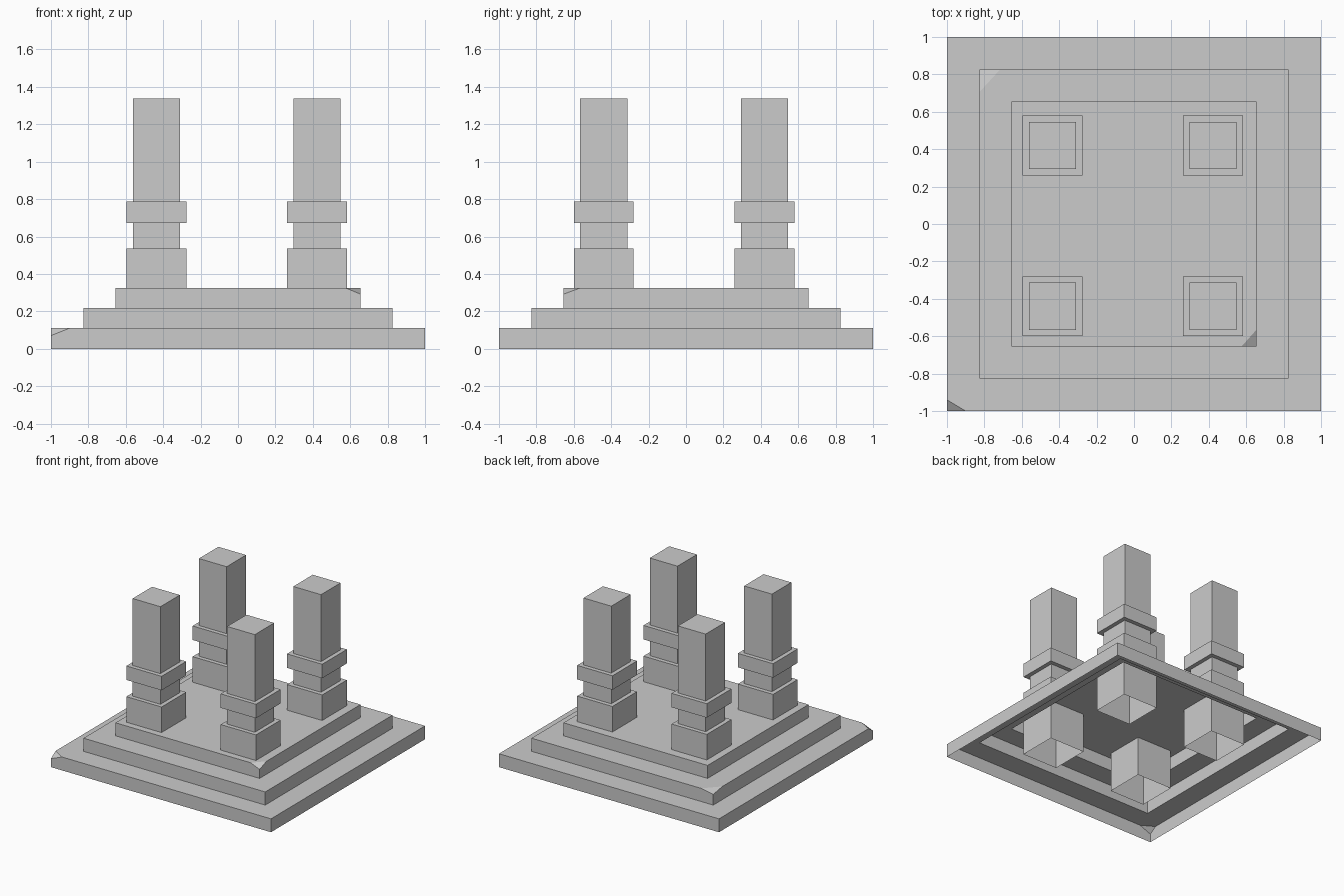
import bpy
import bmesh
from mathutils import Vector

cube = bpy.data.objects.get("Cube")
if cube:
    bpy.data.objects.remove(cube, do_unlink=True)

stone = bpy.data.materials.new("grey_stone")
stone.use_nodes = True
GREY = (0.6, 0.6, 0.6, 1)
stone.diffuse_color = GREY
stone.node_tree.nodes["Principled BSDF"].inputs["Base Color"].default_value = GREY


def square_shell(profile, capped):
    """Open-bottomed shell skinned through square rings of (half width, height)."""
    bm = bmesh.new()
    rings = [[bm.verts.new((sx * h, sy * h, z))
              for sx, sy in ((-1, -1), (1, -1), (1, 1), (-1, 1))]
             for h, z in profile]
    for low, high in zip(rings, rings[1:]):
        for i in range(4):
            j = (i + 1) % 4
            bm.faces.new((low[i], low[j], high[j], high[i]))
    if capped:
        bm.faces.new(rings[-1])
    bm.normal_update()
    return bm


def chip_corner(bm, half, top, sx, sy, dx, dy, dz):
    """Slice a small sliver off one top corner and close the cut."""
    corner = Vector((sx * half, sy * half, top - dz))
    along_x = Vector((sx * (half - dx), sy * half, top))
    along_y = Vector((sx * half, sy * (half - dy), top))
    normal = (along_x - corner).cross(along_y - corner)
    if normal.z < 0:
        normal.negate()
    cut = bmesh.ops.bisect_plane(
        bm, geom=bm.verts[:] + bm.edges[:] + bm.faces[:], dist=0.00001,
        plane_co=corner, plane_no=normal.normalized(), clear_outer=True)
    edges = [e for e in cut["geom_cut"] if isinstance(e, bmesh.types.BMEdge)]
    for face in bmesh.ops.edgeloop_fill(bm, edges=edges)["faces"]:
        face.normal_update()
        if face.normal.z < 0:
            face.normal_flip()


def add_object(name, bm, location=(0, 0, 0)):
    mesh = bpy.data.meshes.new(name)
    bm.to_mesh(mesh)
    bm.free()
    mesh.materials.append(stone)
    obj = bpy.data.objects.new(name, mesh)
    obj.location = location
    bpy.context.collection.objects.link(obj)


# Hollow stepped platform: each tier has a riser and a tread, one corner chipped
halves = (1.0, 0.826, 0.655)
levels = (0, 0.11, 0.218, 0.325)
chips = ((-1, -1, 0.1, 0.06, 0.04),
         (-1, 1, 0.11, 0.12, 0.02),
         (1, -1, 0.08, 0.09, 0.033))
names = ("lower_step", "middle_step", "upper_deck")
for i, name in enumerate(names):
    half, base, top = halves[i], levels[i], levels[i + 1]
    profile = [(half, base), (half, top)]
    is_deck = i == len(names) - 1
    if not is_deck:
        profile.append((halves[i + 1], top))
    tier = square_shell(profile, capped=is_deck)
    chip_corner(tier, half, top, *chips[i])
    add_object(name, tier)

# Four square pillars with a plinth and a collar, reaching down inside the base
WIDE, SLIM = 0.16, 0.126
pillar = ((WIDE, 0), (WIDE, 0.535), (SLIM, 0.535), (SLIM, 0.672),
          (WIDE, 0.672), (WIDE, 0.787), (SLIM, 0.787), (SLIM, 1.337))
for side, x in (("right", -0.435), ("left", 0.423)):
    for end, y in (("front", -0.44), ("back", 0.42)):
        add_object(f"{end}_{side}_pillar", square_shell(pillar, capped=True), (x, y, 0))
